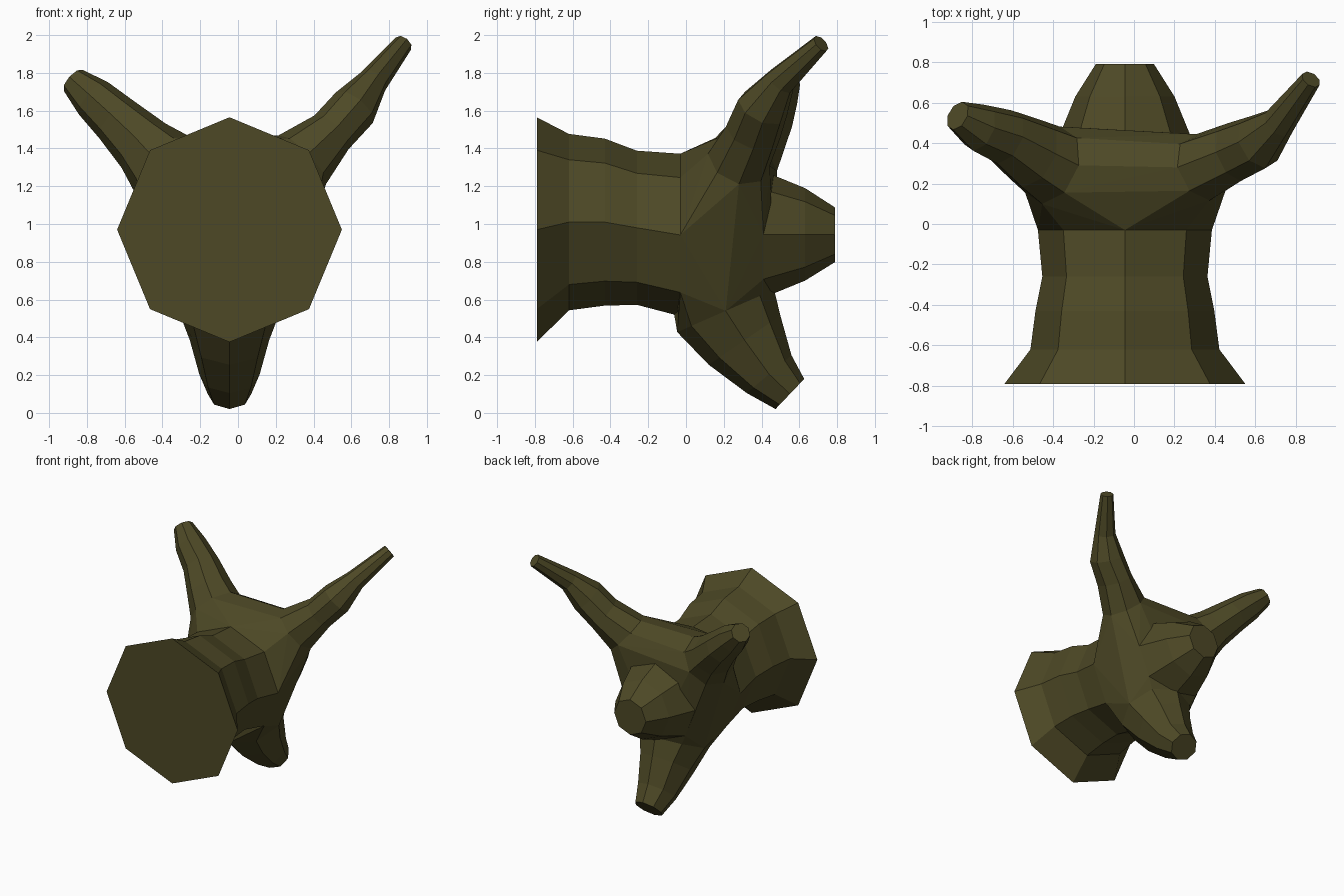
import bpy, bmesh, math
from mathutils import Vector

if "Cube" in bpy.data.objects:
    bpy.data.objects.remove(bpy.data.objects["Cube"])

CX = -0.045
bark = bpy.data.materials.new("bark")
bark.diffuse_color = (0.075, 0.066, 0.019, 1)
bark.use_nodes = True
bark.node_tree.nodes["Principled BSDF"].inputs["Base Color"].default_value = bark.diffuse_color


def make(name, bm):
    bmesh.ops.recalc_face_normals(bm, faces=bm.faces)
    me = bpy.data.meshes.new(name)
    bm.to_mesh(me)
    bm.free()
    me.materials.append(bark)
    ob = bpy.data.objects.new(name, me)
    bpy.context.collection.objects.link(ob)
    return ob


def ring(center, direction, ra, rb=None, n=8):
    """Ring across a direction: ra along the sideways axis, rb along the other."""
    d = Vector(direction).normalized()
    side = Vector((1, 0, 0)) if abs(d.x) < 0.1 else d.cross(Vector((0, 1, 0))).normalized()
    up = side.cross(d).normalized()
    rb = rb or ra
    return [Vector(center) + side * ra * math.cos(2 * math.pi * i / n)
            + up * rb * math.sin(2 * math.pi * i / n) for i in range(n)]


def loft(name, rings):
    bm = bmesh.new()
    rows = [[bm.verts.new(p) for p in r] for r in rings]
    n = len(rows[0])
    for a, b in zip(rows, rows[1:]):
        for i in range(n):
            j = (i + 1) % n
            bm.faces.new((a[i], a[j], b[j], b[i]))
    bm.faces.new(rows[0])
    bm.faces.new(rows[-1])
    return make(name, bm)


def branch_rings(path):
    """path: (x, y, z, ra, rb); each ring faces along the path."""
    pts = [Vector(p[:3]) for p in path]
    out = []
    for i, p in enumerate(path):
        d = pts[min(i + 1, len(pts) - 1)] - pts[max(i - 1, 0)]
        out.append(ring(pts[i], d, p[3], p[4]))
    return out


# trunk: octagonal, flared at the cut front end
trunk_rings = [ring((CX, y, z), (0, 1, 0), r) for y, z, r in (
    (-0.79, 0.97, 0.595), (-0.62, 1.01, 0.467), (-0.43, 1.01, 0.442),
    (-0.26, 0.98, 0.408), (-0.03, 0.942, 0.43), (0.1, 0.942, 0.35))]
trunk = loft("trunk", trunk_rings)

# back stub
stub_rings = [ring((CX, y, z), (0, 1, 0), r) for y, z, r in (
    (0.2, 0.945, 0.33), (0.41, 0.945, 0.335), (0.63, 0.945, 0.245), (0.79, 0.943, 0.144))]
stub = loft("back_stub", stub_rings)

# three spreading branches, each running from inside the core to its tip
right = branch_rings([
    (0.10, 0.20, 1.10, 0.20, 0.18), (0.34, 0.28, 1.34, 0.18, 0.17),
    (0.495, 0.355, 1.485, 0.127, 0.15), (0.615, 0.405, 1.615, 0.127, 0.14),
    (0.715, 0.50, 1.755, 0.08, 0.085), (0.875, 0.715, 1.955, 0.052, 0.05)])
left = branch_rings([
    (-0.15, 0.20, 1.10, 0.22, 0.20), (-0.41, 0.29, 1.32, 0.205, 0.20),
    (-0.50, 0.345, 1.415, 0.165, 0.18), (-0.64, 0.43, 1.55, 0.135, 0.14),
    (-0.765, 0.475, 1.665, 0.115, 0.12), (-0.872, 0.535, 1.76, 0.075, 0.075)])
lower = branch_rings([
    (CX, 0.15, 0.75, 0.25, 0.25), (CX, 0.21, 0.54, 0.27, 0.28),
    (CX, 0.31, 0.385, 0.21, 0.23), (CX, 0.44, 0.205, 0.16, 0.155),
    (CX, 0.55, 0.10, 0.115, 0.11)])
parts = [stub, loft("right_branch", right), loft("left_branch", left),
         loft("lower_branch", lower)]

# core: hull that webs trunk, branches and stub together
bm = bmesh.new()
for p in trunk_rings[4] + right[1] + left[1] + lower[1] + stub_rings[1]:
    bm.verts.new(p)
res = bmesh.ops.convex_hull(bm, input=bm.verts)
junk = [v for v in bm.verts if not v.link_faces]
bmesh.ops.delete(bm, geom=junk, context='VERTS')
parts.append(make("core", bm))

# fuse everything into one solid
for p in parts:
    m = trunk.modifiers.new("fuse", 'BOOLEAN')
    m.operation = 'UNION'
    m.solver = 'EXACT'
    m.object = p
dg = bpy.context.evaluated_depsgraph_get()
fused = bpy.data.meshes.new_from_object(trunk.evaluated_get(dg))
trunk.modifiers.clear()
trunk.data = fused
trunk.name = "tree_stump"
for p in parts:
    bpy.data.objects.remove(p)
